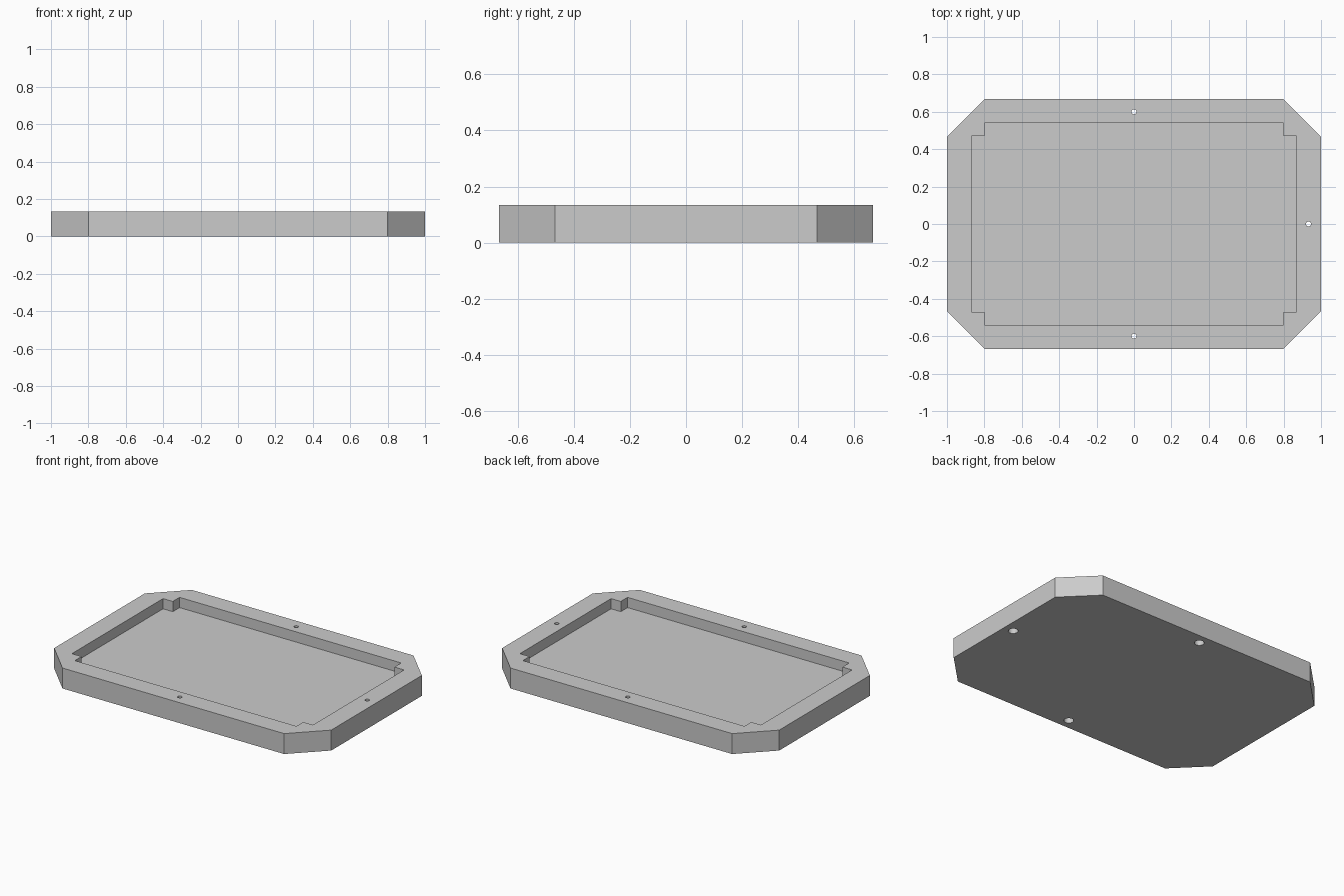
import bpy
import bmesh
from math import radians

H = 2 / 15          # tray height
FLOOR = H / 2       # pocket floor height

cube = bpy.data.objects.get("Cube")
if cube:
    bpy.data.objects.remove(cube, do_unlink=True)

grey = bpy.data.materials.new("light_grey")
grey.use_nodes = True
grey.diffuse_color = (0.6, 0.6, 0.6, 1)
grey.node_tree.nodes["Principled BSDF"].inputs["Base Color"].default_value = (0.6, 0.6, 0.6, 1)


def new_object(name, bm):
    bmesh.ops.recalc_face_normals(bm, faces=bm.faces)
    mesh = bpy.data.meshes.new(name)
    bm.to_mesh(mesh)
    bm.free()
    mesh.materials.append(grey)
    obj = bpy.data.objects.new(name, mesh)
    bpy.context.collection.objects.link(obj)
    return obj


def prism(name, quarter, z0, z1):
    """Extrude an outline given by its +x +y quarter, mirrored both ways."""
    right = [(x, -y) for x, y in reversed(quarter)] + quarter
    outline = right + [(-x, y) for x, y in reversed(quarter)]
    outline += [(-x, -y) for x, y in quarter]
    bm = bmesh.new()
    face = bm.faces.new([bm.verts.new((x, y, z0)) for x, y in outline])
    top = bmesh.ops.extrude_face_region(bm, geom=[face])["geom"]
    bmesh.ops.translate(bm, vec=(0, 0, z1 - z0),
                        verts=[g for g in top if isinstance(g, bmesh.types.BMVert)])
    # the extrusion keeps the starting face as the lower cap
    return new_object(name, bm)


def cylinder(name, x, y, radius, z0, z1):
    bm = bmesh.new()
    bmesh.ops.create_cone(bm, cap_ends=True, segments=32, radius1=radius,
                          radius2=radius, depth=z1 - z0)
    bmesh.ops.translate(bm, verts=bm.verts, vec=(x, y, (z0 + z1) / 2))
    return new_object(name, bm)


# Tray body with chamfered corners
tray = prism("tray", [(1, 0.467), (0.8, 0.667)], 0, H)

# Pocket with square notched corners
cutters = [prism("pocket_cutter",
                 [(0.87, 0.47), (0.8, 0.47), (0.8, 0.54)], FLOOR, H + 0.1)]

# Screw holes, wider at the underside
for x, y in [(0, 0.6), (0, -0.6), (0.933, 0)]:
    cutters.append(cylinder("screw_hole_cutter", x, y, 0.0135, -0.1, H + 0.1))
    cutters.append(cylinder("screw_head_cutter", x, y, 0.029, -0.1, 0.04))

for cutter in cutters:
    cutter.hide_render = True
    mod = tray.modifiers.new("cut", "BOOLEAN")
    mod.operation = "DIFFERENCE"
    mod.solver = "EXACT"
    mod.object = cutter

# Bake the cuts, then drop the cutters
bpy.context.view_layer.update()
graph = bpy.context.evaluated_depsgraph_get()
baked = bpy.data.meshes.new_from_object(tray.evaluated_get(graph))
tray.modifiers.clear()
tray.data = baked
for cutter in cutters:
    bpy.data.objects.remove(cutter, do_unlink=True)

bpy.ops.object.select_all(action="DESELECT")
tray.select_set(True)
bpy.context.view_layer.objects.active = tray
bpy.ops.object.shade_smooth_by_angle(angle=radians(30))
